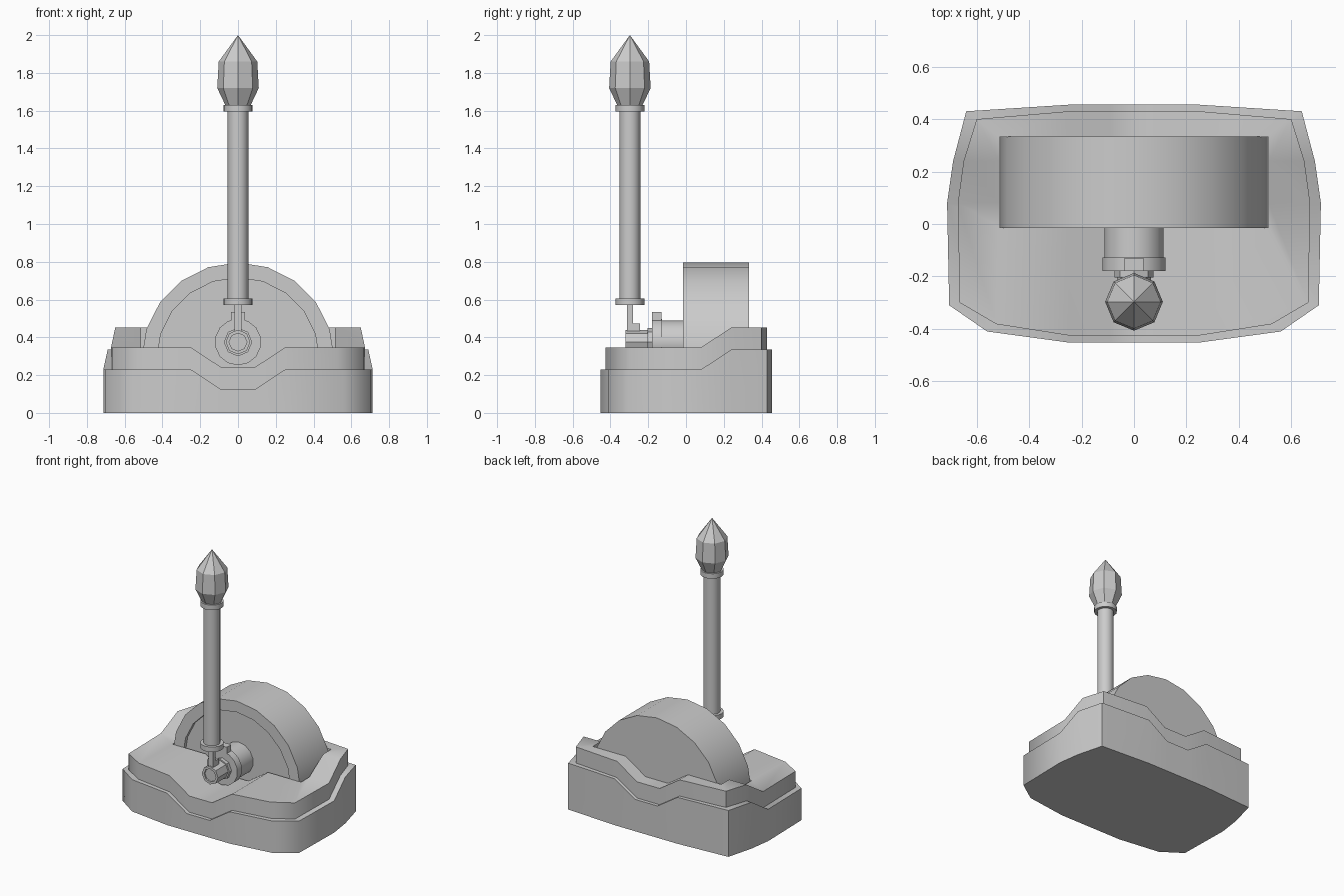
import bpy, bmesh
from math import sin, cos, pi, radians

if "Cube" in bpy.data.objects:
    bpy.data.objects.remove(bpy.data.objects["Cube"])


def finish(name, bm, smooth=35):
    bmesh.ops.remove_doubles(bm, verts=bm.verts, dist=1e-5)
    bmesh.ops.recalc_face_normals(bm, faces=bm.faces)
    me = bpy.data.meshes.new(name)
    bm.to_mesh(me)
    bm.free()
    ob = bpy.data.objects.new(name, me)
    bpy.context.collection.objects.link(ob)
    if smooth:
        bpy.ops.object.select_all(action='DESELECT')
        ob.select_set(True)
        bpy.context.view_layer.objects.active = ob
        bpy.ops.object.shade_smooth_by_angle(angle=radians(smooth))
    return ob


def lathe(name, profile, sides, loc, axis='Z', smooth=35, floor=None):
    """Turn (radius, distance) pairs around an axis, cap both ends, optionally cut flat below."""
    bm = bmesh.new()
    rings = []
    for r, t in profile:
        ring = []
        for i in range(sides):
            a = 2 * pi * i / sides
            p = (r * sin(a), r * cos(a), t) if axis == 'Z' else (r * sin(a), t, r * cos(a))
            ring.append(bm.verts.new([c + o for c, o in zip(p, loc)]))
        rings.append(ring)
    for lo, hi in zip(rings, rings[1:]):
        for i in range(sides):
            j = (i + 1) % sides
            bm.faces.new((lo[i], lo[j], hi[j], hi[i]))
    bm.faces.new(rings[0])
    if profile[-1][0] > 1e-4:
        bm.faces.new(rings[-1])
    if floor is not None:
        cut = bmesh.ops.bisect_plane(bm, geom=bm.verts[:] + bm.edges[:] + bm.faces[:],
                                     plane_co=(0, 0, floor), plane_no=(0, 0, 1), clear_inner=True)
        edges = [e for e in cut['geom_cut'] if isinstance(e, bmesh.types.BMEdge)]
        bmesh.ops.holes_fill(bm, edges=edges)
    return finish(name, bm, smooth)


def box(name, lo, hi):
    bm = bmesh.new()
    bmesh.ops.create_cube(bm, size=1)
    for v in bm.verts:
        v.co = [(a + b) / 2 + c * (b - a) for a, b, c in zip(lo, hi, v.co)]
    return finish(name, bm, 0)


def ramp(v, a, b):
    return min(1, max(0, (v - a) / (b - a)))


def stepped_body(name, half, height):
    """Prism whose top steps up at the back and has a channel along the middle."""
    bm = bmesh.new()
    outline = half + [(-x, y) for x, y in reversed(half)]
    f = bm.faces.new([bm.verts.new((x, y, 0)) for x, y in outline])
    ext = bmesh.ops.extrude_face_region(bm, geom=[f])
    for v in ext['geom']:
        if isinstance(v, bmesh.types.BMVert):
            v.co.z = 1
    cuts = [((x, 0, 0), (1, 0, 0)) for x in (-.25, -.09, .09, .25)]
    cuts += [((0, y, 0), (0, 1, 0)) for y in (.08, .24)]
    for co, no in cuts:
        bmesh.ops.bisect_plane(bm, geom=bm.verts[:] + bm.edges[:] + bm.faces[:],
                               dist=1e-5, plane_co=co, plane_no=no)
    for v in bm.verts:
        if v.co.z > .5:
            v.co.z = (height + .105 * ramp(v.co.y, .08, .24)
                      - .105 * (1 - ramp(abs(v.co.x), .09, .25)))
    return finish(name, bm, 60)


# Base: outer shell and raised inner deck
well_floor = .2
shell = stepped_body("base_shell", [(.25, -.452), (.56, -.41), (.705, -.31), (.713, .08),
                                    (.69, .24), (.64, .43), (.25, .455)], .23)
deck = stepped_body("base_deck", [(.25, -.425), (.525, -.382), (.665, -.30), (.672, .08),
                                  (.65, .24), (.60, .40), (.25, .43)], .347)

# Wheel well cut into both base parts
well = box("wheel_well_cutter", (-.513, -.013, well_floor), (.513, .331, 1))
well.hide_render = True
well.hide_viewport = True
for part in (shell, deck):
    cut = part.modifiers.new("wheel_well", 'BOOLEAN')
    cut.operation = 'DIFFERENCE'
    cut.solver = 'EXACT'
    cut.object = well

# Half wheel with recessed front face
lathe("wheel", [(.43, .01), (.43, -.015), (.51, -.015), (.51, .333)], 20, (0, 0, .286), 'Y',
      floor=well_floor - .01)

# Hub, flange and stop tab
lathe("hub", [(.115, .02), (.115, -.128), (.123, -.128), (.123, -.18)], 14, (0, 0, .375), 'Y')
box("stop_tab", (-.037, -.18, .45), (.037, -.13, .535))

# Pivot pin with recessed end
lathe("pivot_pin", [(.075, -.17), (.075, -.205), (.065, -.205), (.065, -.32),
                    (.047, -.32), (.047, -.31)], 8, (0, 0, .375), 'Y', smooth=0)

# Bracket joining the pin to the lever
box("lever_bracket", (-.018, -.312, .42), (.018, -.28, .59))
box("bracket_step", (-.018, -.285, .42), (.018, -.243, .472))

# Lever: shaft with end collars and faceted knob
lathe("lever_shaft", [(.055, .58), (.055, 1.62)], 16, (0, -.297, 0))
for label, z in (("lower", .57), ("upper", 1.595)):
    lathe(label + "_collar", [(.076, z), (.076, z + .036)], 16, (0, -.297, 0))
lathe("lever_knob", [(.065, 1.625), (.11, 1.72), (.102, 1.86), (0, 2.0)], 8, (0, -.297, 0), smooth=0)
